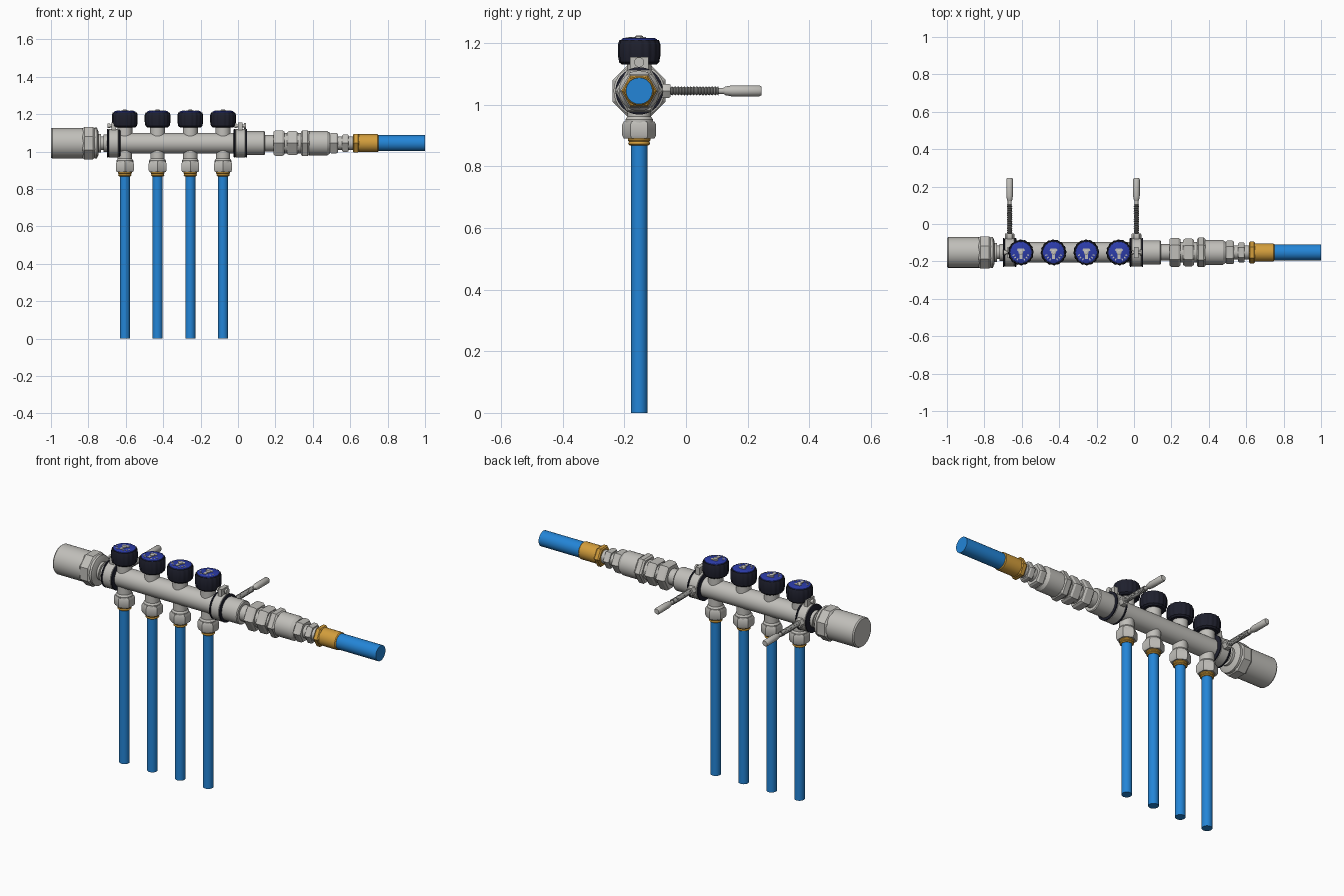
import bpy, bmesh, math

if "Cube" in bpy.data.objects:
    bpy.data.objects.remove(bpy.data.objects["Cube"])

AY, AZ = -0.152, 1.045          # main pipe axis


def material(name, rgb):
    m = bpy.data.materials.new(name)
    m.diffuse_color = (*rgb, 1)
    m.use_nodes = True
    m.node_tree.nodes["Principled BSDF"].inputs["Base Color"].default_value = m.diffuse_color
    return m


METAL = material("brushed metal", (0.53, 0.52, 0.49))
STEEL = material("dark steel", (0.24, 0.24, 0.23))
BLUE = material("pipe blue", (0.017, 0.235, 0.68))
BRASS = material("brass", (0.65, 0.34, 0.045))
BLACK = material("knob black", (0.013, 0.014, 0.026))
NAVY = material("cap blue", (0.025, 0.045, 0.40))


def finish(name, bm, mat):
    bmesh.ops.recalc_face_normals(bm, faces=bm.faces[:])
    me = bpy.data.meshes.new(name)
    bm.to_mesh(me)
    bm.free()
    me.materials.append(mat)
    ob = bpy.data.objects.new(name, me)
    bpy.context.collection.objects.link(ob)
    return ob


def lathe(name, profile, mat, axis="x", loc=(0, AY, AZ), n=32, phase=0.0, rib=1.0):
    """Revolve (position, radius) points; n=6 or 8 gives nuts, rib gives flutes."""
    bm = bmesh.new()
    rings = []
    for t, r in profile:
        ring = []
        for i in range(n):
            a = phase + 2 * math.pi * i / n
            k = r * (rib if i % 4 > 1 else 1)
            c, s = k * math.cos(a), k * math.sin(a)
            p = {"x": (t, c, s), "y": (c, t, s), "z": (c, s, t)}[axis]
            ring.append(bm.verts.new([p[j] + loc[j] for j in range(3)]))
        rings.append(ring)
    for a, b in zip(rings, rings[1:]):
        for i in range(n):
            j = (i + 1) % n
            bm.faces.new((a[i], a[j], b[j], b[i]))
    bm.faces.new(rings[0])
    bm.faces.new(rings[-1])
    return finish(name, bm, mat)


def nut(name, a, b, r, mat, axis="x", loc=(0, AY, AZ), n=6, phase=0.0):
    """Nut with chamfered ends."""
    c = min(0.01, (b - a) * 0.2)
    return lathe(name, [(a, r * 0.9), (a + c, r), (b - c, r), (b, r * 0.9)],
                 mat, axis, loc, n, phase)


def plate(name, pts, z0, z1, loc, mat):
    """Flat outline extruded upward."""
    bm = bmesh.new()
    lo = [bm.verts.new((x + loc[0], y + loc[1], z0)) for x, y in pts]
    hi = [bm.verts.new((x + loc[0], y + loc[1], z1)) for x, y in pts]
    bm.faces.new(lo)
    bm.faces.new(hi)
    for i in range(len(pts)):
        j = (i + 1) % len(pts)
        bm.faces.new((lo[i], lo[j], hi[j], hi[i]))
    return finish(name, bm, mat)


# Manifold tube
lathe("manifold_tube", [(-0.64, 0.055), (-0.01, 0.055)], METAL)

# Left end fitting
lathe("end_barrel", [(-1, 0.077), (-0.993, 0.082), (-0.825, 0.082)], METAL)
nut("end_nut", -0.832, -0.765, 0.093, METAL, n=8, phase=math.pi / 8)
lathe("end_flange", [(-0.768, 0.083), (-0.755, 0.083), (-0.745, 0.06)], METAL)
lathe("end_neck", [(-0.75, 0.05), (-0.732, 0.05), (-0.732, 0.036), (-0.718, 0.036),
                   (-0.718, 0.046), (-0.69, 0.046)], METAL)

# Two clamp valves with screw handles
for side, vx in (("left", -0.665), ("right", 0.013)):
    lathe(side + "_valve_body", [(vx - 0.028, 0.07), (vx - 0.024, 0.076),
                                 (vx + 0.024, 0.076), (vx + 0.028, 0.07)], METAL)
    for s in (-1, 1):
        c = vx + s * 0.031
        lathe(side + "_valve_seal", [(c - 0.005, 0.073), (c - 0.003, 0.077),
                                     (c + 0.003, 0.077), (c + 0.005, 0.073)], BLACK)
    plate(side + "_clamp_lug", [(vx - 0.012, -0.03), (vx + 0.012, -0.03),
                                (vx + 0.012, 0.03), (vx - 0.012, 0.03)],
          1.10, 1.155, (0, AY), METAL)
    lathe(side + "_clamp_bolt", [(-0.032, 0.013), (-0.02, 0.013), (-0.02, 0.008),
                                 (0.02, 0.008), (0.02, 0.016), (0.03, 0.016)],
          METAL, "x", (vx, AY, 1.138), 16)
    base = (vx, 0, AZ)
    nut(side + "_handle_nut", -0.082, -0.05, 0.026, METAL, "y", base)
    thread = [(-0.05 + 0.005 * i, 0.015 if i % 2 else 0.011) for i in range(32)]
    lathe(side + "_handle_thread", thread, STEEL, "y", base, 16)
    lathe(side + "_handle_grip", [(0.1, 0.010), (0.122, 0.010), (0.128, 0.014), (0.15, 0.018),
                                  (0.238, 0.018), (0.245, 0.014)], METAL, "y", base, 24)

# Right end fittings
lathe("outlet_sleeve", [(0.04, 0.064), (0.14, 0.064), (0.145, 0.06)], METAL)
lathe("outlet_core", [(0.14, 0.044), (0.2, 0.044), (0.2, 0.055), (0.36, 0.055)], METAL)
nut("union_nut_a", 0.19, 0.248, 0.078, METAL)
nut("union_nut_b", 0.263, 0.32, 0.074, METAL)
nut("union_nut_c", 0.336, 0.382, 0.079, METAL)
lathe("coupling_body", [(0.38, 0.066), (0.475, 0.066), (0.492, 0.055)], METAL)
nut("coupling_nut", 0.49, 0.535, 0.063, METAL)
lathe("coupling_neck", [(0.53, 0.037), (0.62, 0.037)], METAL)
nut("reducer_nut", 0.557, 0.592, 0.054, METAL)
nut("brass_nut", 0.614, 0.647, 0.058, BRASS)
lathe("brass_sleeve", [(0.645, 0.048), (0.745, 0.048), (0.75, 0.044)], BRASS)
lathe("supply_pipe", [(0.74, 0.043), (1, 0.043)], BLUE)

# Four branches, each with pipe, fitting and knob
for x in (-0.605, -0.43, -0.255, -0.08):
    at = (x, AY, 0)
    lathe("branch_pipe", [(0, 0.027), (0.88, 0.027)], BLUE, "z", at)
    lathe("branch_brass_ring", [(0.868, 0.03), (0.873, 0.036), (0.88, 0.033),
                                (0.885, 0.037), (0.9, 0.037)], BRASS, "z", at)
    nut("branch_nut", 0.89, 0.946, 0.055, METAL, "z", at, phase=math.pi / 2)
    lathe("branch_neck", [(0.94, 0.045), (0.952, 0.045), (0.962, 0.038), (1.01, 0.038)],
          METAL, "z", at)
    lathe("knob_stem", [(1.08, 0.04), (1.14, 0.04)], METAL, "z", at)
    lathe("knob_body", [(1.13, 0.056), (1.138, 0.065), (1.16, 0.069), (1.195, 0.069),
                        (1.21, 0.064)], BLACK, "z", at, 64, rib=0.96)
    lathe("knob_cap", [(1.205, 0.059), (1.213, 0.057), (1.217, 0.05)], NAVY, "z", at)
    # Pointer and scale on the cap
    lathe("knob_pin", [(1.215, 0.013), (1.222, 0.013), (1.225, 0.008)], METAL, "z", at, 16)
    plate("knob_pointer", [(-0.008, -0.035), (0.008, -0.035), (0.008, 0.0), (0.022, 0.012),
                           (0.015, 0.022), (-0.015, 0.022), (-0.022, 0.012), (-0.008, 0.0)],
          1.215, 1.220, at, METAL)
    for deg in (200, 222, 244, 296, 318, 340):
        a = math.radians(deg)
        c, s = math.cos(a), math.sin(a)
        tick = [(r * c - w * s, r * s + w * c) for r, w in
                ((0.036, -0.003), (0.047, -0.003), (0.047, 0.003), (0.036, 0.003))]
        plate("knob_tick", tick, 1.215, 1.2185, at, METAL)

# Smooth round walls, keep edges sharp
bpy.ops.object.select_all(action="SELECT")
bpy.context.view_layer.objects.active = bpy.context.selected_objects[0]
bpy.ops.object.shade_smooth_by_angle(angle=math.radians(30))
